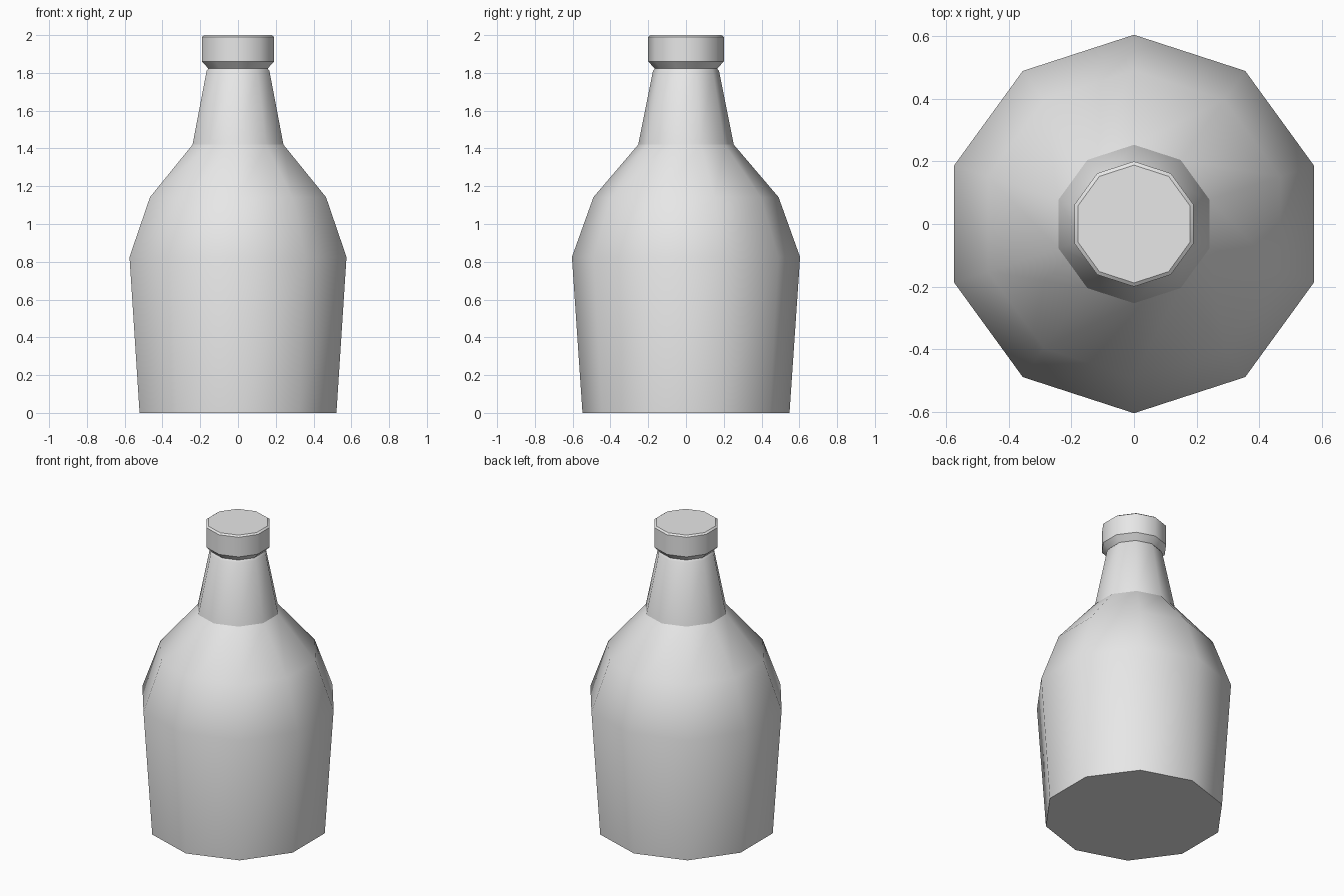
import bpy, bmesh, math

cube = bpy.data.objects.get("Cube")
if cube:
    bpy.data.objects.remove(cube, do_unlink=True)

SIDES = 10

grey = bpy.data.materials.new("light_grey")
grey.use_nodes = True
color = (0.8, 0.8, 0.8, 1)
grey.diffuse_color = color
grey.node_tree.nodes["Principled BSDF"].inputs["Base Color"].default_value = color


def lathe(name, profile, close_bottom=False, close_top=False):
    """Revolve (radius, height) points into a ten-sided part."""
    bm = bmesh.new()
    rings = []
    for r, z in profile:
        angles = [math.pi / 2 + math.tau * i / SIDES for i in range(SIDES)]
        rings.append([bm.verts.new((r * math.cos(a), r * math.sin(a), z)) for a in angles])
    for low, high in zip(rings, rings[1:]):
        for i in range(SIDES):
            j = (i + 1) % SIDES
            bm.faces.new((low[i], low[j], high[j], high[i]))
    if close_bottom:
        bm.faces.new(rings[0][::-1])
    if close_top:
        bm.faces.new(rings[-1])
    mesh = bpy.data.meshes.new(name)
    bm.to_mesh(mesh)
    bm.free()
    mesh.materials.append(grey)
    obj = bpy.data.objects.new(name, mesh)
    bpy.context.collection.objects.link(obj)
    bpy.ops.object.select_all(action="DESELECT")
    obj.select_set(True)
    bpy.context.view_layer.objects.active = obj
    bpy.ops.object.shade_smooth_by_angle(angle=math.radians(38))
    return obj


# Body with sloping shoulders
lathe("bottle_body", [(0.548, 0), (0.604, 0.825), (0.49, 1.142), (0.253, 1.42)],
      close_bottom=True)

# Tapered neck with a small rim
lathe("bottle_neck", [(0.253, 1.42), (0.175, 1.81), (0.165, 1.823)], close_top=True)

# Cap flaring out from the rim
lathe("bottle_cap", [(0.165, 1.823), (0.2, 1.86), (0.2, 1.991), (0.188, 2.0)],
      close_top=True)
